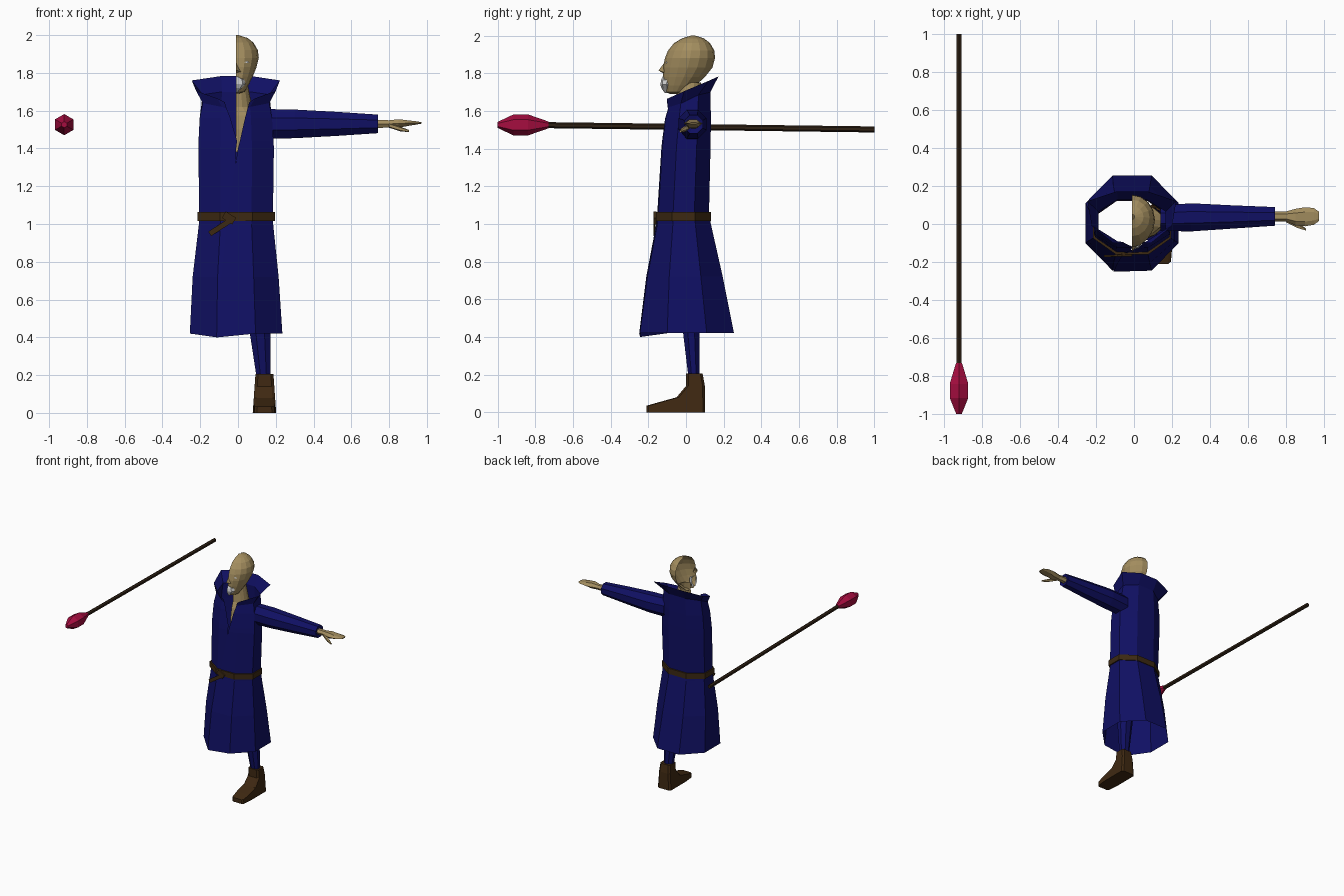
import bpy, math


def material(name, rgb):
    m = bpy.data.materials.new(name)
    m.diffuse_color = (*rgb, 1)
    return m


BLUE = material("navy cloth", (0.005, 0.005, 0.125))
SKIN = material("tan skin", (0.37, 0.27, 0.115))
BOOT = material("boot leather", (0.05, 0.022, 0.006))
BELT = material("belt leather", (0.045, 0.022, 0.006))
WOOD = material("dark wood", (0.028, 0.015, 0.007))
RED = material("crimson gem", (0.38, 0.004, 0.05))
WHITE = material("white hair", (0.65, 0.65, 0.65))

MID = -0.01  # centre plane of the half body


def mesh(name, verts, faces, mat):
    me = bpy.data.meshes.new(name)
    me.from_pydata(verts, [], faces)
    me.materials.append(mat)
    me.update()
    ob = bpy.data.objects.new(name, me)
    bpy.context.collection.objects.link(ob)
    return ob


def loft(name, rings, mat, closed=True, caps=(False, False)):
    """Skin a list of equal length rings with quads."""
    n = len(rings[0])
    verts = [p for r in rings for p in r]
    faces = []
    for i in range(len(rings) - 1):
        for j in range(n if closed else n - 1):
            k = (j + 1) % n
            faces.append((i * n + j, i * n + k, (i + 1) * n + k, (i + 1) * n + j))
    if caps[0]:
        faces.append(tuple(reversed(range(n))))
    if caps[1]:
        faces.append(tuple(range(len(verts) - n, len(verts))))
    return mesh(name, verts, faces, mat)


def ring(axis, c, ra, rb, n, start=0.0):
    """Ellipse of n points square to an axis; ra is the first other axis."""
    out = []
    for i in range(n):
        t = start + 2 * math.pi * i / n
        a, b = ra * math.cos(t), rb * math.sin(t)
        d = {"x": (0, a, b), "y": (a, 0, b), "z": (a, b, 0)}[axis]
        out.append(tuple(c[k] + d[k] for k in range(3)))
    return out


def half_ring(z, yf, yb, w, n=8):
    """Half ellipse from front to back on the +x side."""
    yc, ry = (yf + yb) / 2, (yb - yf) / 2
    return [(MID + w * math.sin(math.pi * i / n), yc - ry * math.cos(math.pi * i / n), z)
            for i in range(n + 1)]


def octagon(x0, x1, y0, y1):
    """Corners from front left, round the left, back and right, to front right."""
    xc, yc, f = (x0 + x1) / 2, (y0 + y1) / 2, 0.42
    a, b = (x1 - x0) / 2 * f, (y1 - y0) / 2 * f
    return [(xc - a, y0), (x0, yc - b), (x0, yc + b), (xc - a, y1),
            (xc + a, y1), (x1, yc + b), (x1, yc - b), (xc + a, y0)]


# Coat: open octagonal wrap, with a neckline and an overlapping front seam
# z, x0, x1, y0, y1, left seam x, right seam x
coat = [(0.42, -0.255, 0.235, -0.245, 0.255, -0.04, -0.108),
        (0.72, -0.24, 0.215, -0.205, 0.195, -0.03, -0.09),
        (1.00, -0.207, 0.186, -0.152, 0.132, -0.02, -0.06),
        (1.05, -0.205, 0.185, -0.147, 0.122, -0.02, -0.055),
        (1.40, -0.21, 0.19, -0.125, 0.13, -0.01, 0.0),
        (1.44, -0.209, 0.188, -0.121, 0.131, -0.005, 0.01),
        (1.56, -0.203, 0.18, -0.105, 0.132, -0.04, 0.037)]
rings = []
for z, x0, x1, y0, y1, s, e in coat:
    o = [(x, y, z) for x, y in octagon(x0, x1, y0, y1)]
    dip = 0.02 if z < 0.5 else 0
    o[0] = (o[0][0], o[0][1], z - dip)
    rings.append([(s, y0, z - dip / 2)] + o + [(e, y0 - 0.006, z - dip)])
base_z = [1.62, 1.64, 1.685, 1.70, 1.70, 1.685, 1.64, 1.62]
o = [(x, y, z) for (x, y), z in zip(octagon(-0.187, 0.166, -0.092, 0.13), base_z)]
rings.append([(-0.06, -0.094, 1.61)] + o + [(0.05, -0.096, 1.61)])
# Flared collar rising to the back
rings.append([(-0.07, -0.10, 1.645), (-0.11, -0.10, 1.665), (-0.222, -0.01, 1.705),
              (-0.245, 0.12, 1.76), (-0.09, 0.172, 1.783), (0.07, 0.172, 1.783),
              (0.222, 0.12, 1.76), (0.20, -0.01, 1.705), (0.09, -0.10, 1.665),
              (0.06, -0.10, 1.645)])
loft("coat", rings, BLUE, closed=False)

# Belt with knot and hanging tail
belt = []
for z, g in ((1.017, 0.0), (1.017, 0.01), (1.064, 0.01), (1.064, -0.003)):
    belt.append([(x, y, z) for x, y in
                 octagon(-0.205 - g, 0.185 + g, -0.15 - g, 0.124 + g)])
loft("belt", belt, BELT)


def strip(name, a, b, w, d, mat):
    """Flat strap from a to b in the x-z plane."""
    dx, dz = b[0] - a[0], b[2] - a[2]
    l = math.hypot(dx, dz)
    nx, nz = -dz / l * w / 2, dx / l * w / 2
    r = [[(p[0] + s * nx, p[1] + q, p[2] + s * nz)
          for s, q in ((-1, -d), (1, -d), (1, d), (-1, d))] for p in (a, b)]
    loft(name, r, mat, caps=(True, True))


strip("belt_knot", (-0.075, -0.164, 1.05), (-0.02, -0.164, 1.015), 0.04, 0.008, BELT)
strip("belt_tail", (-0.03, -0.165, 1.025), (-0.15, -0.168, 0.948), 0.028, 0.005, BELT)

# Sleeve with a closed cuff
loft("sleeve", [ring("x", (x, y, 1.53), ry, rz, 8, math.pi / 8) for x, y, ry, rz in
                ((0.14, 0.03, 0.072, 0.085), (0.30, 0.035, 0.08, 0.082),
                 (0.52, 0.037, 0.066, 0.069), (0.742, 0.04, 0.053, 0.053),
                 (0.735, 0.04, 0.028, 0.027))], BLUE, caps=(False, True))

# Hand, fingers and thumb
loft("hand", [ring("x", (x, y, z), ry, rz, 6) for x, y, z, ry, rz in
              ((0.72, 0.04, 1.53, 0.027, 0.026), (0.80, 0.04, 1.53, 0.026, 0.022),
               (0.85, 0.036, 1.532, 0.044, 0.026), (0.90, 0.038, 1.534, 0.05, 0.017),
               (0.945, 0.04, 1.535, 0.044, 0.01), (0.972, 0.04, 1.535, 0.025, 0.004))],
     SKIN, caps=(True, True))
loft("thumb", [ring("x", (x, y, z), ry, rz, 5) for x, y, z, ry, rz in
               ((0.80, 0.02, 1.522, 0.014, 0.013), (0.86, -0.008, 1.503, 0.016, 0.013),
                (0.905, -0.03, 1.492, 0.006, 0.006))], SKIN, caps=(True, True))

# Half head, open along the centre plane
loft("head", [half_ring(*r) for r in
              ((1.69, -0.085, -0.03, 0.015), (1.70, -0.105, 0.005, 0.045),
               (1.735, -0.117, 0.05, 0.066), (1.78, -0.122, 0.10, 0.088),
               (1.83, -0.122, 0.14, 0.108), (1.88, -0.112, 0.154, 0.12),
               (1.92, -0.096, 0.151, 0.115), (1.96, -0.064, 0.128, 0.092),
               (1.985, -0.022, 0.096, 0.06), (2.0, 0.025, 0.05, 0.012))],
     SKIN, closed=False)

# Half nose and ear
mesh("nose", [(MID, -0.112, 1.86), (MID, -0.146, 1.815), (MID, -0.12, 1.80),
              (0.016, -0.115, 1.805)], [(0, 1, 3), (1, 2, 3)], SKIN)

# Eye plate and half goatee
mesh("eye", [(0.035, -0.109, 1.856), (0.048, -0.106, 1.851), (0.062, -0.098, 1.856),
             (0.048, -0.104, 1.864)], [(0, 1, 2, 3)], WHITE)
loft("goatee", [half_ring(z, yf, -0.07, w, 4) for z, yf, w in
                ((1.782, -0.124, 0.008), (1.765, -0.132, 0.044), (1.74, -0.136, 0.05),
                 (1.72, -0.13, 0.03), (1.695, -0.112, 0.008))], WHITE, closed=False)

# Half neck and chest under the coat
loft("neck_and_chest", [half_ring(*r) for r in
                        ((1.38, -0.09, 0.11, 0.165), (1.50, -0.085, 0.11, 0.17),
                         (1.575, -0.072, 0.11, 0.16), (1.62, -0.055, 0.10, 0.085),
                         (1.75, -0.045, 0.08, 0.06))], SKIN, closed=False)

# Trouser leg
loft("trouser_leg", [ring("z", (x, y, z), rx, ry, 8, math.pi / 8) for x, y, z, rx, ry in
                     ((0.135, 0.042, 0.19, 0.04, 0.032), (0.117, 0.027, 0.43, 0.06, 0.047),
                      (0.09, 0.01, 0.70, 0.075, 0.07), (0.08, 0.0, 0.95, 0.09, 0.09))],
     BLUE, caps=(True, False))

# Boot: side profile swept across, narrower at the ankle
profile = [(0.0, 0.207), (0.088, 0.207), (0.1, 0.14), (0.102, 0.0), (-0.12, 0.0),
           (-0.21, 0.0), (-0.21, 0.035), (-0.14, 0.055), (-0.05, 0.08), (0.0, 0.14)]
sides = []
for s, bevel in ((-1, 0.012), (-1, 0), (1, 0), (1, 0.012)):
    r = []
    for y, z in profile:
        w = (0.062 - 0.07 * z) - (0.008 if y < -0.2 else 0)
        yy = y + (bevel if y < 0.05 else -bevel)
        w = w if bevel else w - 0.014
        r.append((0.14 + s * w, yy if bevel else y, z))
    sides.append(r)
sides = [sides[0], sides[1], sides[2], sides[3]]
loft("boot", sides, BOOT, caps=(True, True))

# Staff and gem, lying front to back at the side
loft("staff", [ring("y", (-0.92, y, z), 0.016, 0.016, 6, math.pi / 6)
               for y, z in ((-0.75, 1.525), (1.0, 1.502))], WOOD, caps=(True, True))
loft("staff_gem", [ring("y", (-0.92, y, 1.526), r, r, 6, math.pi / 6) for y, r in
                   ((-1.0, 0.016), (-0.915, 0.056), (-0.84, 0.056), (-0.73, 0.018))],
     RED, caps=(True, True))
